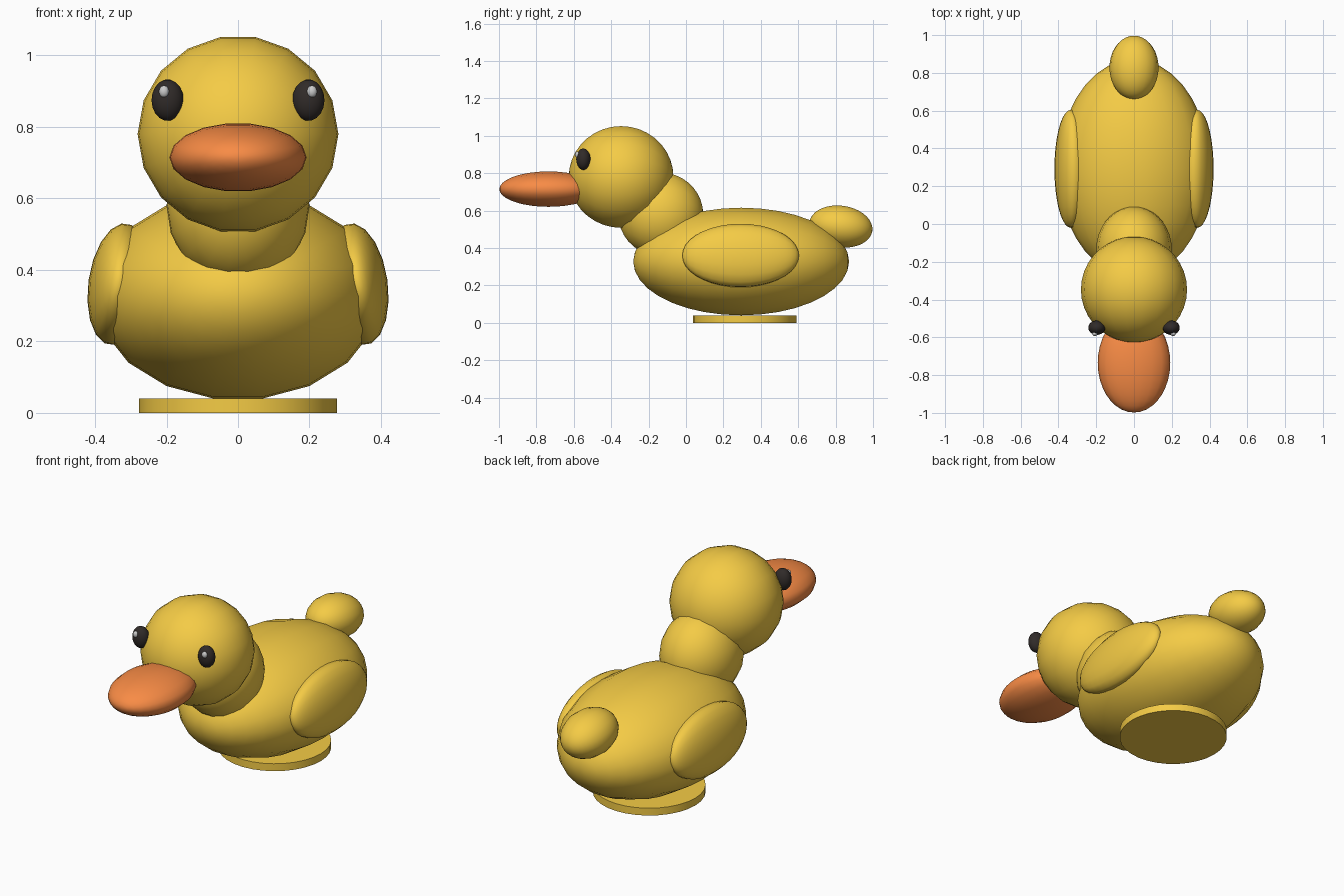
import bpy, bmesh
from math import radians
from mathutils import Matrix, Vector

if "Cube" in bpy.data.objects:
    bpy.data.objects.remove(bpy.data.objects["Cube"])


def material(name, color):
    m = bpy.data.materials.new(name)
    m.diffuse_color = (*color, 1)
    m.use_nodes = True
    m.node_tree.nodes["Principled BSDF"].inputs["Base Color"].default_value = m.diffuse_color
    return m


YELLOW = material("yellow", (0.91, 0.60, 0.06))
ORANGE = material("orange", (0.94, 0.26, 0.06))
BLACK = material("black", (0.03, 0.024, 0.022))
WHITE = material("white", (0.85, 0.85, 0.85))


def finish(name, bm, mat, smooth=True):
    bmesh.ops.recalc_face_normals(bm, faces=bm.faces)
    for f in bm.faces:
        f.smooth = smooth
    mesh = bpy.data.meshes.new(name)
    bm.to_mesh(mesh)
    bm.free()
    mesh.materials.append(mat)
    ob = bpy.data.objects.new(name, mesh)
    bpy.context.collection.objects.link(ob)
    return ob


def ellipsoid(name, center, radii, mat, tilt_x=0, tilt_y=0):
    """Smooth ellipsoid whose poles lie along y."""
    m = (Matrix.Translation(center)
         @ Matrix.Rotation(radians(tilt_x), 4, 'X')
         @ Matrix.Rotation(radians(tilt_y), 4, 'Y')
         @ Matrix.Diagonal((*radii, 1))
         @ Matrix.Rotation(radians(90), 4, 'X')
         @ Matrix.Rotation(radians(90), 4, 'Z'))
    bm = bmesh.new()
    bmesh.ops.create_uvsphere(bm, u_segments=18, v_segments=18, radius=1, matrix=m)
    return finish(name, bm, mat)


# Body, neck, head, tail and bill
ellipsoid("body", (0, 0.295, 0.328), (0.40, 0.577, 0.292), YELLOW)
ellipsoid("neck", (0, -0.135, 0.58), (0.20, 0.227, 0.227), YELLOW)
ellipsoid("head", (0, -0.347, 0.78), (0.281, 0.28, 0.276), YELLOW)
ellipsoid("tail", (0, 0.828, 0.515), (0.13, 0.17, 0.113), YELLOW, tilt_x=-8)
ellipsoid("bill", (0, -0.735, 0.715), (0.192, 0.263, 0.096), ORANGE)

# Paired wings and eyes
for side, s in (("left", -1), ("right", 1)):
    ellipsoid(side + "_wing", (s * 0.335, 0.292, 0.36), (0.084, 0.312, 0.172),
              YELLOW, tilt_y=-s * 8)
    ellipsoid(side + "_eye", (s * 0.197, -0.549, 0.875), (0.045, 0.038, 0.058), BLACK)
    ellipsoid(side + "_eye_glint", (s * 0.207, -0.581, 0.899), (0.014, 0.012, 0.017), WHITE)

# Flat round base
bm = bmesh.new()
bmesh.ops.create_cone(bm, cap_ends=True, segments=32, radius1=0.277, radius2=0.277,
                      depth=0.04, matrix=Matrix.Translation((0, 0.315, 0.02)))
base = finish("base", bm, YELLOW)
bpy.context.view_layer.objects.active = base
base.select_set(True)
bpy.ops.object.shade_smooth_by_angle(angle=radians(30))
